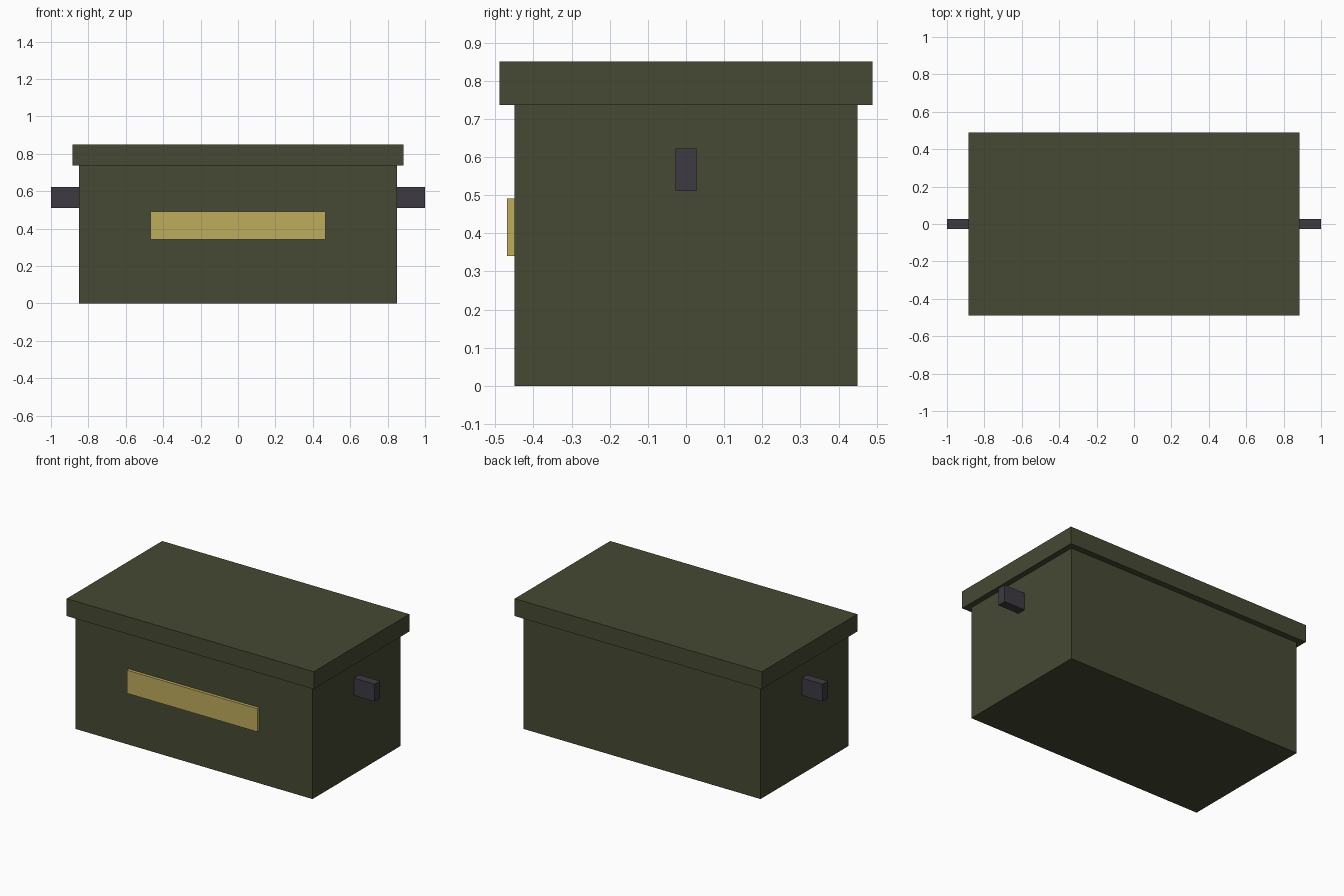
import bpy
import bmesh
from mathutils import Vector

default_cube = bpy.data.objects.get("Cube")
if default_cube:
    bpy.data.objects.remove(default_cube, do_unlink=True)


def make_material(name, rgb):
    mat = bpy.data.materials.new(name)
    mat.use_nodes = True
    color = (*rgb, 1.0)
    mat.diffuse_color = color
    mat.node_tree.nodes["Principled BSDF"].inputs["Base Color"].default_value = color
    return mat


def make_box(name, low, high, mat):
    """Flat-faced box between two opposite corners."""
    low, high = Vector(low), Vector(high)
    bm = bmesh.new()
    bmesh.ops.create_cube(bm, size=1.0)
    bmesh.ops.scale(bm, vec=high - low, verts=bm.verts)
    mesh = bpy.data.meshes.new(name)
    bm.to_mesh(mesh)
    bm.free()
    mesh.materials.append(mat)
    obj = bpy.data.objects.new(name, mesh)
    obj.location = (low + high) / 2
    bpy.context.collection.objects.link(obj)
    return obj


olive = make_material("olive green", (0.061, 0.067, 0.033))
yellow = make_material("dull yellow", (0.515, 0.413, 0.107))
metal = make_material("dark grey metal", (0.047, 0.042, 0.054))

# Crate body and overhanging lid
make_box("body", (-0.85, -0.45, 0), (0.85, 0.45, 0.737), olive)
make_box("lid", (-0.886, -0.489, 0.737), (0.886, 0.489, 0.85), olive)

# Raised label plate on the front
make_box("front_plate", (-0.468, -0.47, 0.341), (0.468, -0.45, 0.491), yellow)

# Handle on each end, set slightly into the wall
for side, sign in (("left", 1), ("right", -1)):
    inner, outer = sorted((sign * 0.84, sign * 1.0))
    make_box(side + "_handle", (inner, -0.028, 0.511), (outer, 0.028, 0.623), metal)
